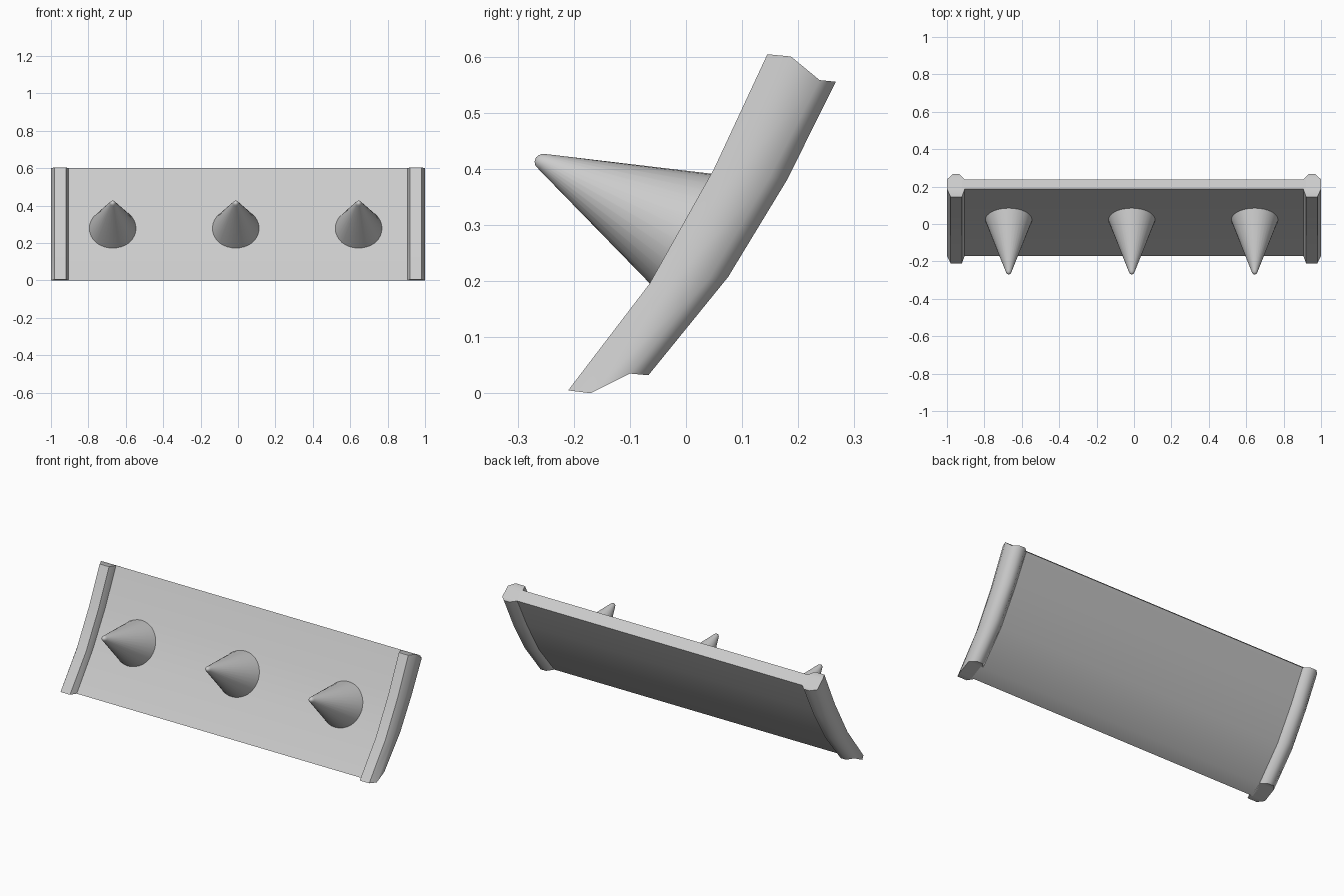
import bpy
import math
from mathutils import Matrix, Vector

if "Cube" in bpy.data.objects:
    bpy.data.objects.remove(bpy.data.objects["Cube"])

# Side-view (y, z) points from bottom to top, for each layer front to back
RAIL_FRONT = [(-0.21, 0.005), (-0.065, 0.195), (0.05, 0.40), (0.145, 0.604)]
PANEL_FRONT = [(-0.17, 0.0), (-0.023, 0.199), (0.089, 0.394), (0.187, 0.60)]
PANEL_BACK = [(-0.10, 0.035), (0.041, 0.204), (0.149, 0.385), (0.238, 0.558)]
RAIL_BACK = [(-0.067, 0.032), (0.075, 0.207), (0.18, 0.38), (0.267, 0.555)]


def add_object(name, verts, faces, angle):
    mesh = bpy.data.meshes.new(name)
    mesh.from_pydata(verts, [], faces)
    obj = bpy.data.objects.new(name, mesh)
    bpy.context.collection.objects.link(obj)
    bpy.ops.object.select_all(action='DESELECT')
    obj.select_set(True)
    bpy.context.view_layer.objects.active = obj
    bpy.ops.object.mode_set(mode='EDIT')
    bpy.ops.mesh.select_all(action='SELECT')
    bpy.ops.mesh.normals_make_consistent(inside=False)
    bpy.ops.object.mode_set(mode='OBJECT')
    bpy.ops.object.shade_smooth_by_angle(angle=math.radians(angle))
    return obj


def loft(name, layers, angle=55):
    """layers: (x_left, x_right, side curve), front to back; capped with quads."""
    k, rows = len(layers), len(layers[0][2])
    verts, faces = [], []
    for r in range(rows):
        verts += [(x1, *c[r]) for x0, x1, c in layers]
        verts += [(x0, *c[r]) for x0, x1, c in reversed(layers)]
    n = 2 * k
    for r in range(rows - 1):
        for i in range(n):
            j = (i + 1) % n
            faces.append((r * n + i, r * n + j, (r + 1) * n + j, (r + 1) * n + i))
    for base in (0, (rows - 1) * n):
        for i in range(k - 1):
            faces.append((base + i, base + i + 1, base + n - 2 - i, base + n - 1 - i))
    return add_object(name, verts, faces, angle)


# Curved panel
loft("panel", [(-0.92, 0.92, PANEL_FRONT), (-0.92, 0.92, PANEL_BACK)])

# Eight-sided end rails
for side, label in ((-1, "left"), (1, "right")):
    spans = ((0.92, 0.98), (0.905, 1.0), (0.905, 1.0), (0.935, 0.97))
    curves = (RAIL_FRONT, PANEL_FRONT, PANEL_BACK, RAIL_BACK)
    loft(label + "_rail", [(side * a, side * b, c) for (a, b), c in zip(spans, curves)])

# Round-tipped spikes, leaning slightly up from the panel
SIDES = 32
PROFILE = [(0.126, -0.004), (0.016, 0.306), (0.012, 0.316), (0.006, 0.321)]
lean = Matrix(((1, 0, 0), (0, 0.507, -0.90), (0, 0.862, 0.434)))
for k, x in enumerate((-0.67, -0.012, 0.645)):
    centre = Vector((x, 0.022, 0.279))
    verts = [centre + lean @ Vector((r * math.cos(a), r * math.sin(a), h))
             for r, h in PROFILE
             for a in (2 * math.pi * i / SIDES for i in range(SIDES))]
    verts.append(centre + lean @ Vector((0, 0, 0.322)))
    faces = [tuple(range(SIDES))]
    top = (len(PROFILE) - 1) * SIDES
    for i in range(SIDES):
        j = (i + 1) % SIDES
        faces += [(s + i, s + j, s + SIDES + j, s + SIDES + i)
                  for s in range(0, top, SIDES)]
        faces.append((top + i, top + j, len(verts) - 1))
    add_object(f"spike_{k + 1}", verts, faces, 60)
